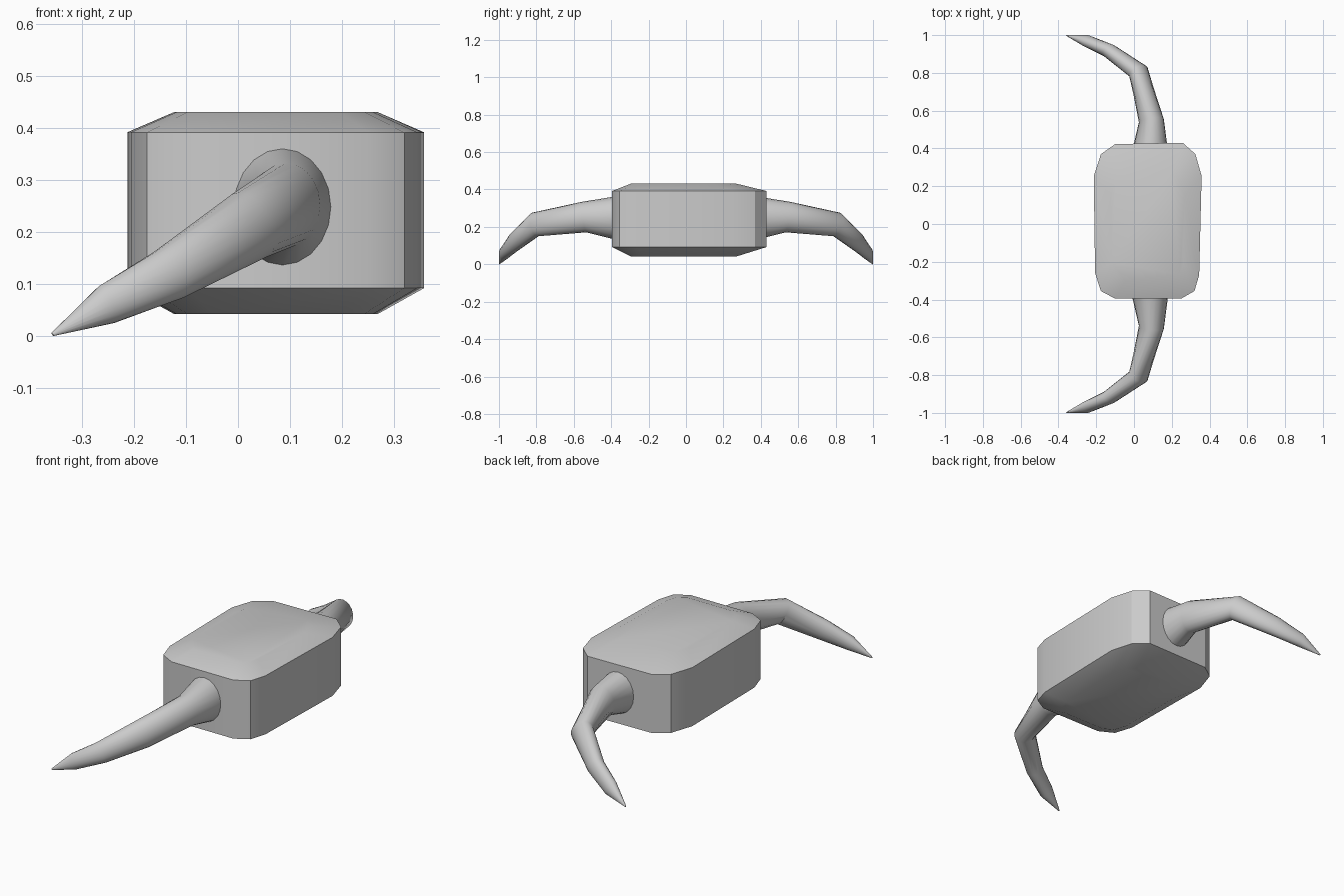
import bpy, math
from mathutils import Vector

if "Cube" in bpy.data.objects:
    bpy.data.objects.remove(bpy.data.objects["Cube"])


def loft(name, rings, angle=30):
    """Skin a list of equal-length rings and cap both ends."""
    n = len(rings[0])
    verts = [p for r in rings for p in r]
    faces = [tuple(reversed(range(n))),
             tuple(range((len(rings) - 1) * n, len(rings) * n))]
    for k in range(len(rings) - 1):
        for i in range(n):
            j = (i + 1) % n
            faces.append((k * n + i, k * n + j, (k + 1) * n + j, (k + 1) * n + i))
    mesh = bpy.data.meshes.new(name)
    mesh.from_pydata(verts, [], faces)
    ob = bpy.data.objects.new(name, mesh)
    bpy.context.collection.objects.link(ob)
    # consistent outward normals
    bpy.ops.object.select_all(action='DESELECT')
    ob.select_set(True)
    bpy.context.view_layer.objects.active = ob
    bpy.ops.object.mode_set(mode='EDIT')
    bpy.ops.mesh.select_all(action='SELECT')
    bpy.ops.mesh.normals_make_consistent(inside=False)
    bpy.ops.object.mode_set(mode='OBJECT')
    bpy.ops.object.shade_smooth_by_angle(angle=math.radians(angle))
    return ob


# Body: rounded block with sloped top and bottom rims
outline = [(-0.10, 0.423), (-0.175, 0.37), (-0.213, 0.254), (-0.206, -0.26),
           (-0.175, -0.355), (-0.10, -0.395), (0.25, -0.395), (0.32, -0.355),
           (0.345, -0.27), (0.358, 0.254), (0.325, 0.37), (0.258, 0.43)]


def body_ring(z, s, cy):
    return [(0.074 + (x - 0.074) * s, cy + (y - 0.016) * s, z) for x, y in outline]


loft("body", [body_ring(0.042, 0.685, -0.014), body_ring(0.092, 1, 0.016),
              body_ring(0.392, 1, 0.016), body_ring(0.431, 0.685, -0.014)])

# Curved horns: centre, sideways half-axis, upward half-axis
sections = [((0.085, 0.385, 0.248), (0.095, 0, 0), (0, 0, 0.114)),
            ((0.092, 0.547, 0.252), (0.066, 0.008, 0), (0, 0.015, 0.081)),
            ((0.023, 0.807, 0.213), (0.044, 0.028, 0), (-0.022, 0.015, 0.063)),
            ((-0.133, 0.918, 0.118), (0.027, 0.029, 0), (-0.02, 0.012, 0.047)),
            ((-0.252, 0.970, 0.061), (0.010, 0.030, 0), (-0.014, 0, 0.036)),
            ((-0.357, 0.998, 0.003), (0.001, 0.002, 0), (-0.002, 0, 0.003))]
SIDES = 20
for name, sy in (("front_horn", -1), ("back_horn", 1)):
    rings = []
    for c, u, v in sections:
        ring = []
        for i in range(SIDES):
            a = 2 * math.pi * i / SIDES
            p = Vector(c) + Vector(u) * math.cos(a) + Vector(v) * math.sin(a)
            ring.append((p.x, p.y * sy, p.z))
        rings.append(ring)
    loft(name, rings, 40)
